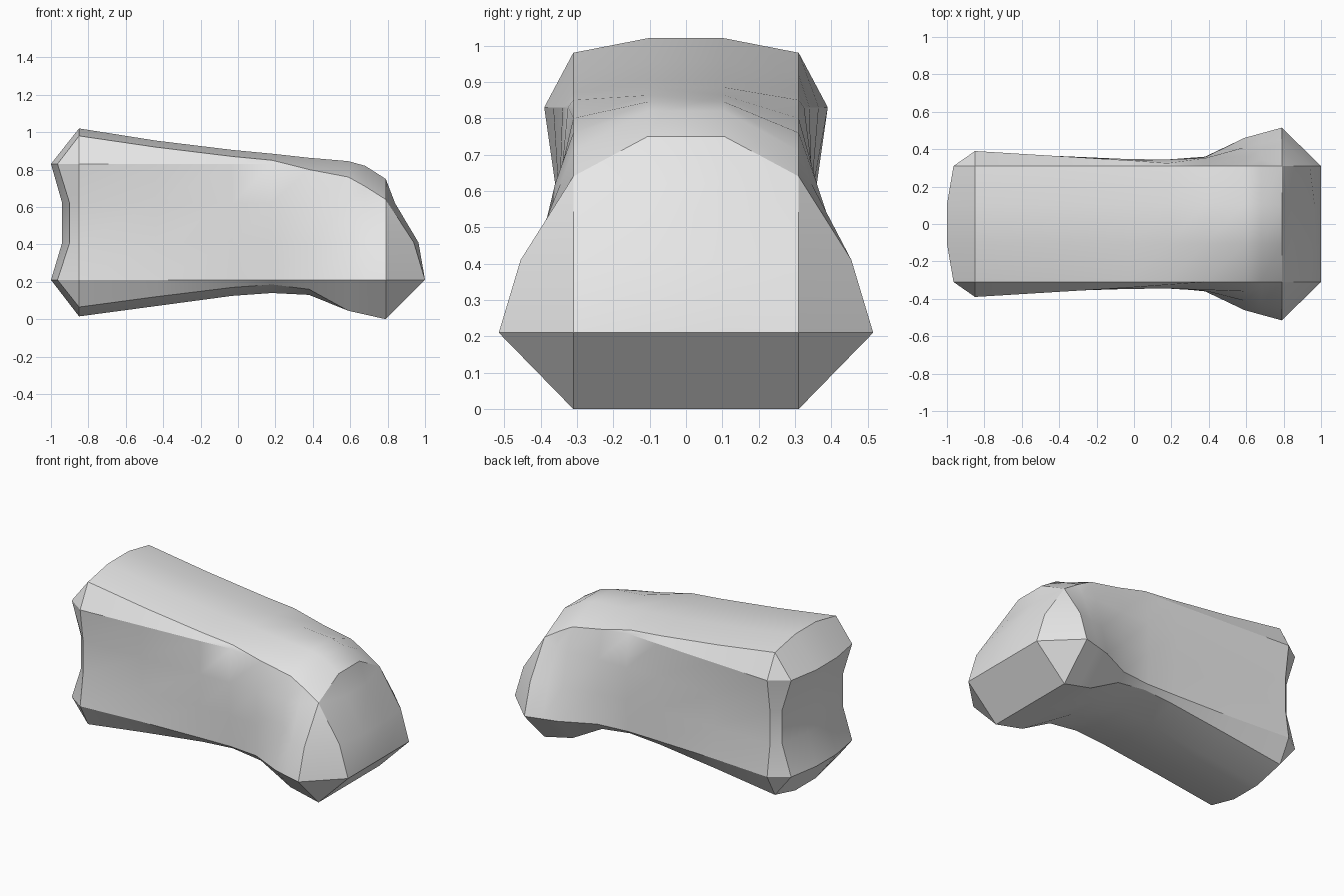
import bpy
import bmesh
import math

if "Cube" in bpy.data.objects:
    bpy.data.objects.remove(bpy.data.objects["Cube"])

MID, EDGE = 0.105, 0.31           # half-widths of the top, bottom and end panels
LEVELS = (0.83, 0.62, 0.41, 0.21)  # heights of the side panel rows

# Cross-sections along the length:
# x, top middle z, top edge z, four side half-widths going down, bottom edge z, bottom middle z
SECTIONS = [
    (-0.85, 1.02, 0.98, 0.39, 0.36, 0.36, 0.39, 0.065, 0.015),
    (-0.44, 0.955, 0.92, 0.365, 0.352, 0.352, 0.36, 0.12, 0.07),
    (-0.03, 0.905, 0.87, 0.34, 0.347, 0.347, 0.345, 0.17, 0.125),
    (0.18, 0.885, 0.85, 0.325, 0.345, 0.345, 0.34, 0.185, 0.14),
    (0.38, 0.863, 0.80, 0.31, 0.352, 0.357, 0.36, 0.16, 0.13),
    (0.59, 0.845, 0.76, 0.31, 0.36, 0.41, 0.46, 0.045, 0.045),
    (0.68, 0.82, 0.71, 0.31, 0.345, 0.43, 0.485, 0.025, 0.025),
    (0.79, 0.75, 0.64, 0.31, 0.31, 0.455, 0.515, 0, 0),
]

# End panels, rows going down: edge x, edge z, middle x, middle z
TAIL_END = [(-0.965, 0.83, -1, 0.83), (-0.9, 0.62, -0.94, 0.62),
            (-0.9, 0.41, -0.94, 0.41), (-0.965, 0.21, -1, 0.21)]
HEAD_END = [(0.79, 0.64, 0.79, 0.75), (0.79, 0.64, 0.84, 0.62),
            (0.94, 0.41, 0.965, 0.41), (1, 0.21, 1, 0.21)]


def add_face(bm, verts):
    """Make a face, skipping repeated corners."""
    unique = list(dict.fromkeys(verts))
    if len(unique) > 2:
        bm.faces.new(unique)


def add_ring(bm, section):
    """Closed cross-section, mirrored from its +y half."""
    x, top_mid, top_edge, *sides, bottom_edge, bottom_mid = section
    half = [(MID, top_mid), (EDGE, top_edge)]
    half += [(y, min(z, top_edge)) for y, z in zip(sides, LEVELS)]
    if sides[1] == EDGE:          # side panel runs into the head corner
        half[3] = half[1]
    half += [(EDGE, bottom_edge), (MID, bottom_mid)]
    full = half + [(-y, z) for y, z in reversed(half)]
    return [bm.verts.new((x, y, z)) for y, z in full]


def add_end(bm, rows, ring):
    """End panel joined to a ring by bevel strips and corner triangles."""
    grid = []
    for edge_x, edge_z, mid_x, mid_z in rows:
        points = [(edge_x, EDGE, edge_z), (mid_x, MID, mid_z),
                  (mid_x, -MID, mid_z), (edge_x, -EDGE, edge_z)]
        grid.append([bm.verts.new(p) for p in points])
    for upper, lower in zip(grid, grid[1:]):
        for i in range(3):
            add_face(bm, [upper[i], upper[i + 1], lower[i + 1], lower[i]])
    left = [row[0] for row in grid]
    right = [row[3] for row in grid]
    border = [grid[0][1], grid[0][0], *left, grid[3][0], grid[3][1],
              grid[3][2], grid[3][3], *reversed(right), grid[0][3], grid[0][2]]
    for i in range(len(ring)):
        add_face(bm, [ring[i - 1], ring[i], border[i], border[i - 1]])


# Lofted body with both ends
bm = bmesh.new()
rings = [add_ring(bm, s) for s in SECTIONS]
for a, b in zip(rings, rings[1:]):
    for i in range(len(a)):
        add_face(bm, [a[i - 1], a[i], b[i], b[i - 1]])
add_end(bm, TAIL_END, rings[0])
add_end(bm, HEAD_END, rings[-1])
bmesh.ops.remove_doubles(bm, verts=bm.verts[:], dist=0.001)
bmesh.ops.recalc_face_normals(bm, faces=bm.faces[:])

mesh = bpy.data.meshes.new("bent_block")
bm.to_mesh(mesh)
bm.free()
block = bpy.data.objects.new("bent_block", mesh)
bpy.context.collection.objects.link(block)

# Plain grey material
grey = bpy.data.materials.new("light_grey")
grey.use_nodes = True
colour = (0.8, 0.8, 0.8, 1)
grey.diffuse_color = colour
for node in grey.node_tree.nodes:
    if node.type == 'BSDF_PRINCIPLED':
        node.inputs["Base Color"].default_value = colour
mesh.materials.append(grey)

# Smooth panels, crisp bevels
bpy.ops.object.select_all(action='DESELECT')
block.select_set(True)
bpy.context.view_layer.objects.active = block
bpy.ops.object.shade_smooth_by_angle(angle=math.radians(30))
